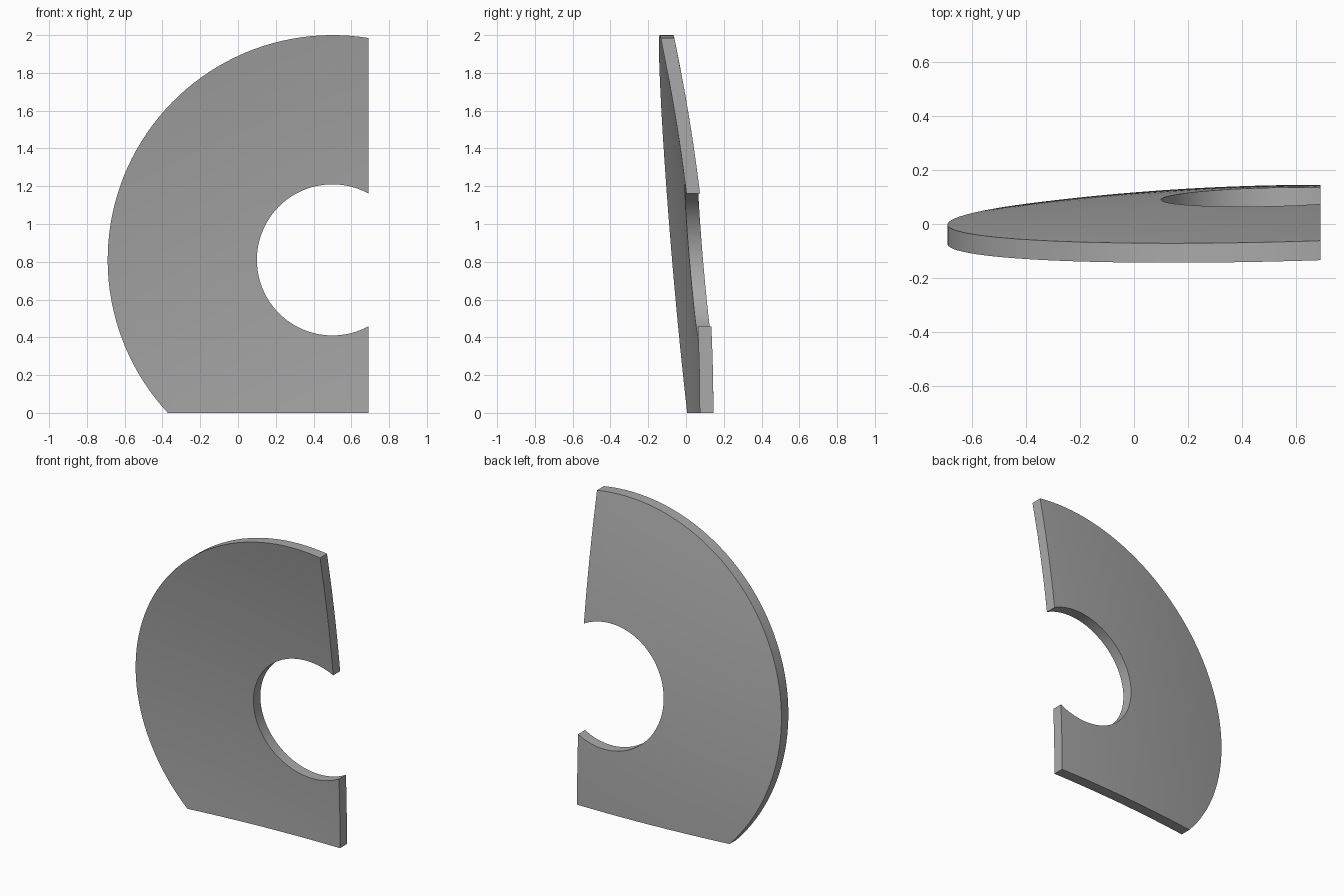
import bpy, bmesh
from math import acos, asin, atan2, cos, sin, pi, radians

if "Cube" in bpy.data.objects:
    bpy.data.objects.remove(bpy.data.objects["Cube"])

CX, CZ = 0.5, 0.81           # centre of the disc and its hole
OUTER, INNER = 1.19, 0.40
RIGHT = 0.69                 # straight side cut; the bottom cut is at z = 0
THICK = 0.072
RINGS = 10


def dome(x, z):
    """Depth of the gently domed front surface."""
    return 0.073 - 0.059 * (RIGHT - x) ** 2 - 0.0525 * z ** 2


def reach(a):
    """Distance from the centre to the trimmed outline at angle a."""
    r = OUTER
    if cos(a) > 1e-6:
        r = min(r, (RIGHT - CX) / cos(a))
    if sin(a) < -1e-6:
        r = min(r, -CZ / sin(a))
    return max(r, INNER)


# Angles of the outline corners, with even steps between them
start = acos((RIGHT - CX) / INNER)
corners = [start,
           acos((RIGHT - CX) / OUTER),
           pi + asin(CZ / OUTER),
           2 * pi + atan2(-CZ, RIGHT - CX),
           2 * pi - start]
angles = [corners[0]]
for a, b in zip(corners, corners[1:]):
    steps = max(4, round((b - a) / radians(2.5)))
    angles += [a + (b - a) * (i + 1) / steps for i in range(steps)]

# Front skin, swept around the hole
bm = bmesh.new()
rows = []
for a in angles:
    row = []
    for j in range(RINGS + 1):
        r = INNER + (reach(a) - INNER) * j / RINGS
        x, z = CX + r * cos(a), CZ + r * sin(a)
        row.append(bm.verts.new((x, dome(x, z), z)))
    rows.append(row)
for p, q in zip(rows, rows[1:]):
    for j in range(RINGS):
        bm.faces.new((p[j], p[j + 1], q[j + 1], q[j]))
bmesh.ops.remove_doubles(bm, verts=bm.verts[:], dist=1e-5)

# Thickness straight towards the back
skin = bm.faces[:]
back = bmesh.ops.extrude_face_region(bm, geom=skin, use_keep_orig=True)
moved = [g for g in back["geom"] if isinstance(g, bmesh.types.BMVert)]
bmesh.ops.translate(bm, verts=moved, vec=(0, THICK, 0))
bmesh.ops.recalc_face_normals(bm, faces=bm.faces[:])

mesh = bpy.data.meshes.new("curved_plate")
bm.to_mesh(mesh)
bm.free()
plate = bpy.data.objects.new("curved_plate", mesh)
bpy.context.collection.objects.link(plate)

# Plain grey
grey = bpy.data.materials.new("plain_grey")
grey.use_nodes = True
colour = (0.4, 0.4, 0.4, 1)
grey.diffuse_color = colour
grey.node_tree.nodes["Principled BSDF"].inputs["Base Color"].default_value = colour
mesh.materials.append(grey)

bpy.context.view_layer.objects.active = plate
plate.select_set(True)
bpy.ops.object.shade_smooth_by_angle(angle=radians(30))
